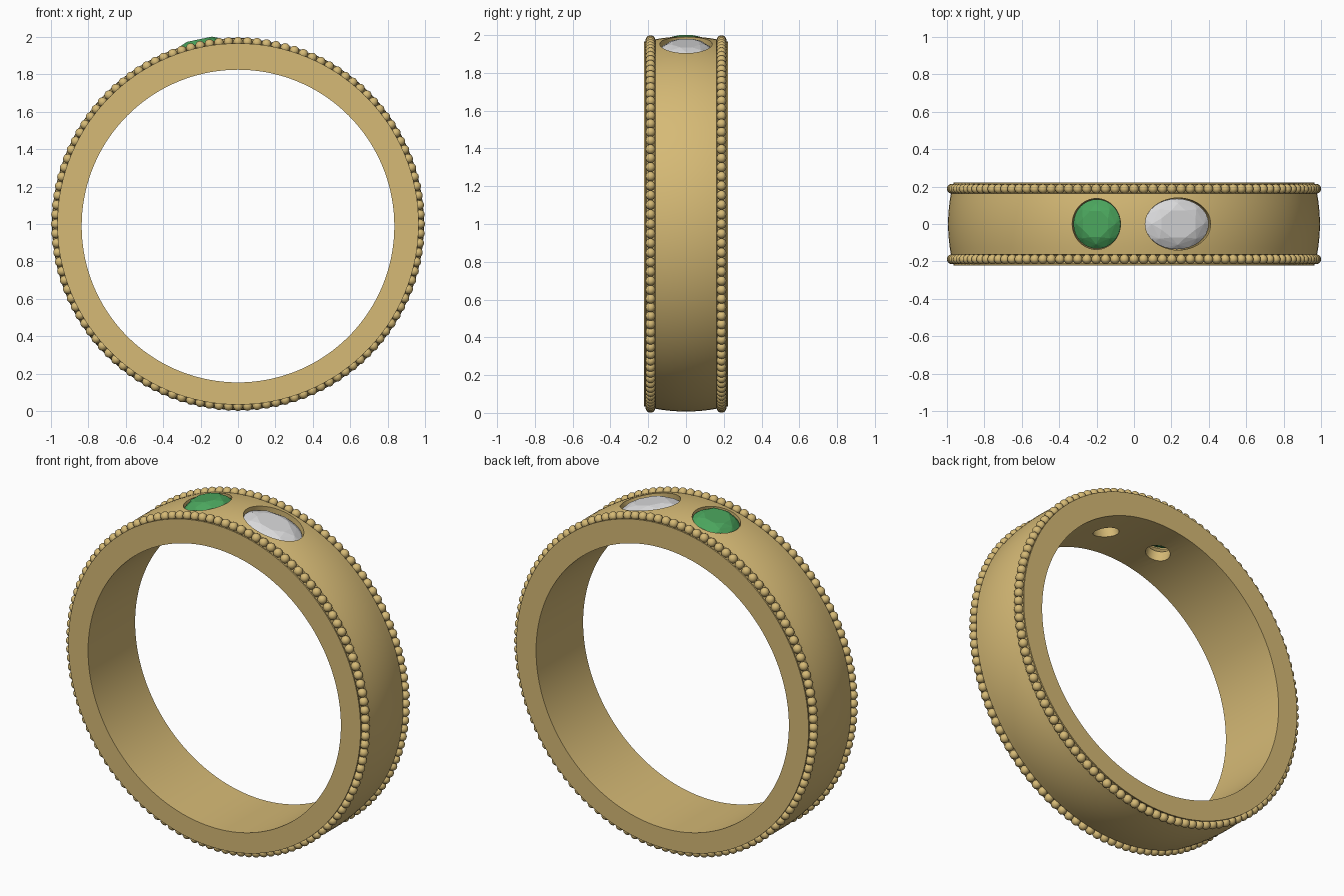
import bpy, bmesh
from math import sin, cos, pi, radians
from mathutils import Matrix, Vector

cube = bpy.data.objects.get("Cube")
if cube:
    bpy.data.objects.remove(cube)


def material(name, rgb, metallic=0.0):
    m = bpy.data.materials.new(name)
    m.use_nodes = True
    m.diffuse_color = (*rgb, 1)
    m.node_tree.nodes["Principled BSDF"].inputs["Base Color"].default_value = (*rgb, 1)
    return m


gold = material("gold", (0.67, 0.49, 0.18))
green = material("green_gem", (0.07, 0.38, 0.11))
clear = material("clear_gem", (0.70, 0.70, 0.71))

CENTRE = Matrix.Translation((0, 0, 1.0))


def finish(name, bm, mat, matrix=CENTRE):
    bmesh.ops.recalc_face_normals(bm, faces=bm.faces)
    mesh = bpy.data.meshes.new(name)
    bm.to_mesh(mesh)
    bm.free()
    mesh.materials.append(mat)
    obj = bpy.data.objects.new(name, mesh)
    bpy.context.collection.objects.link(obj)
    obj.matrix_world = matrix
    return obj


def smooth(obj, angle=30):
    bpy.ops.object.select_all(action='DESELECT')
    obj.select_set(True)
    bpy.context.view_layer.objects.active = obj
    bpy.ops.object.shade_smooth_by_angle(angle=radians(angle))


def loft(rings, closed):
    """Skin equal-length point loops; join last to first, or cap both ends."""
    bm = bmesh.new()
    loops = [[bm.verts.new(p) for p in ring] for ring in rings]
    pairs = list(zip(loops, loops[1:]))
    if closed:
        pairs.append((loops[-1], loops[0]))
    else:
        bm.faces.new(loops[0])
        bm.faces.new(loops[-1])
    for a, b in pairs:
        for i in range(len(a)):
            j = (i + 1) % len(a)
            bm.faces.new((a[i], a[j], b[j], b[i]))
    return bm


def ellipse(rx, ry, z, n, turn=0.0):
    return [Vector((rx * cos(2 * pi * (i + turn) / n),
                    ry * sin(2 * pi * (i + turn) / n), z)) for i in range(n)]


# Band: domed outside, a bead channel by each edge, slightly thicker on top
half = [(0.965, 0.222), (0.965, 0.214), (0.955, 0.21), (0.955, 0.168), (0.978, 0.162)]
dome = [(0.993 - 0.015 * (k / 4) ** 2, 0.162 * k / 4) for k in range(3, -4, -1)]
outer = half + dome + [(r, -y) for r, y in reversed(half)]
profile = [(0.835, 0.222)] + outer + [(0.835, -0.222)]
SEG = 144
rings = []
for r, y in profile:
    drop = 0.011 if r < 0.9 else 0
    rings.append([(r * sin(2 * pi * i / SEG), y, r * cos(2 * pi * i / SEG) - drop)
                  for i in range(SEG)])
band = finish("band", loft(rings, True), gold)


def gem(name, mat, angle, rx, ry, girdle, crown, depth):
    """Faceted stone set radially in the band."""
    bm = bmesh.new()
    for scale, h, n, turn in ((0.58, crown, 8, 0.5), (0.82, crown * 0.62, 8, 0),
                              (1, 0, 32, 0), (1, -0.008, 32, 0),
                              (0.6, -depth * 0.48, 8, 0)):
        for p in ellipse(rx * scale, ry * scale, girdle + h, n, turn):
            bm.verts.new(p)
    bm.verts.new((0, 0, girdle - depth))
    bmesh.ops.convex_hull(bm, input=bm.verts)
    bmesh.ops.dissolve_limit(bm, angle_limit=radians(1), verts=bm.verts, edges=bm.edges)
    return finish(name, bm, mat, CENTRE @ Matrix.Rotation(angle, 4, 'Y'))


def seat_cutter(name, angle, rx, ry, girdle, hole):
    """Stepped hole through the band: wall, tapering seat, small opening."""
    steps = ((1.03, 1.1), (1.03, girdle - 0.012), (hole, 0.885), (hole, 0.75))
    bm = loft([ellipse(rx * s, ry * s, z, 48) for s, z in steps], False)
    obj = finish(name, bm, gold, CENTRE @ Matrix.Rotation(angle, 4, 'Y'))
    obj.hide_render = True
    return obj


# Stones and their seats
stones = [("round_green_stone", green, -0.206, 0.128, 0.132, 0.968, 0.040, 0.10, 0.52),
          ("oval_clear_stone", clear, 0.243, 0.175, 0.135, 0.953, 0.034, 0.09, 0.45)]
cutters = []
for name, mat, angle, rx, ry, girdle, crown, depth, hole in stones:
    gem(name, mat, angle, rx, ry, girdle, crown, depth)
    cutter = seat_cutter(name + "_cutter", angle, rx, ry, girdle, hole)
    mod = band.modifiers.new("seat", 'BOOLEAN')
    mod.operation = 'DIFFERENCE'
    mod.solver = 'EXACT'
    mod.object = cutter
    cutters.append(cutter)

# Apply the cuts, then shade the band
bpy.context.view_layer.update()
deps = bpy.context.evaluated_depsgraph_get()
cut_mesh = bpy.data.meshes.new_from_object(band.evaluated_get(deps))
band.modifiers.clear()
band.data = cut_mesh
for cutter in cutters:
    bpy.data.objects.remove(cutter)
smooth(band)

# Rows of beads along both edges
BEADS = 120
for name, y in (("front_beads", -0.188), ("back_beads", 0.188)):
    bm = bmesh.new()
    for i in range(BEADS):
        place = (Matrix.Rotation(2 * pi * i / BEADS, 4, 'Y')
                 @ Matrix.Translation((0, y, 0.973)))
        bmesh.ops.create_uvsphere(bm, u_segments=14, v_segments=10,
                                  radius=0.026, matrix=place)
    smooth(finish(name, bm, gold), 60)
